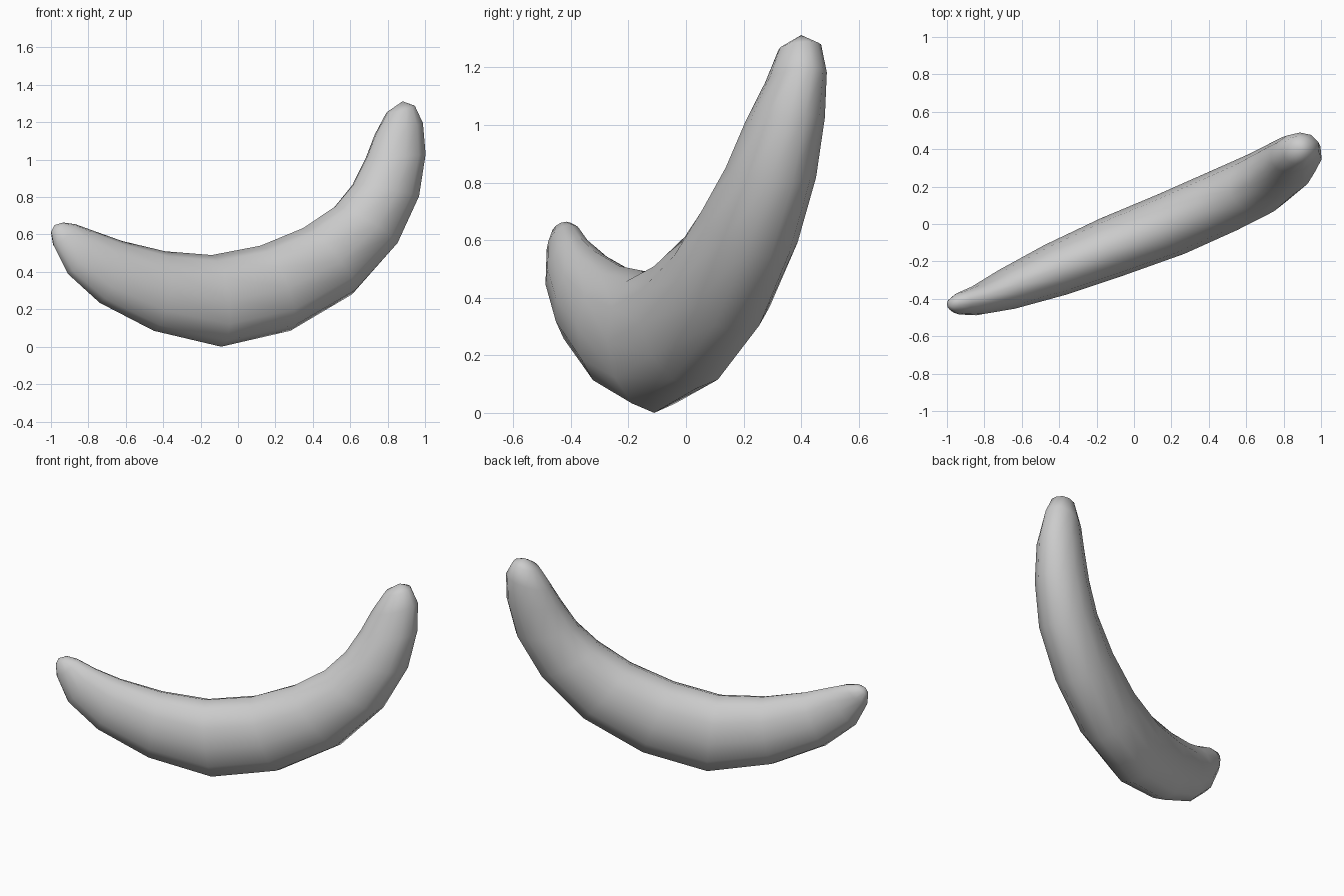
import bpy, bmesh, math
from mathutils import Vector

if "Cube" in bpy.data.objects:
    bpy.data.objects.remove(bpy.data.objects["Cube"])

SIDES = 12
SLOPE = 0.45                                   # plan direction dy/dx of the curved body
NORMAL = Vector((-SLOPE, 1, 0)).normalized()   # thickness direction

# Sections: outer x, outer z, inner x, inner z, centre y, half thickness
sections = [
    (-0.997, 0.61, -0.935, 0.664, -0.43, 0.036),
    (-0.985, 0.54, -0.87, 0.655, -0.425, 0.058),
    (-0.91, 0.39, -0.76, 0.615, -0.408, 0.08),
    (-0.74, 0.235, -0.62, 0.565, -0.35, 0.112),
    (-0.45, 0.085, -0.39, 0.51, -0.245, 0.145),
    (-0.09, 0.00, -0.14, 0.49, -0.122, 0.165),
    (0.28, 0.085, 0.12, 0.54, 0.00, 0.174),
    (0.61, 0.28, 0.35, 0.635, 0.125, 0.173),
    (0.84, 0.54, 0.52, 0.75, 0.22, 0.167),
    (0.96, 0.80, 0.62, 0.87, 0.295, 0.15),
    (0.997, 1.03, 0.69, 1.01, 0.345, 0.13),
    (0.985, 1.20, 0.735, 1.13, 0.382, 0.10),
    (0.94, 1.29, 0.80, 1.25, 0.395, 0.074),
]

bm = bmesh.new()


def ring(ox, oz, ix, iz, cy, half):
    centre = Vector(((ox + ix) / 2, cy, (oz + iz) / 2))
    axis = Vector(((ox - ix) / 2, (ox - ix) / 2 * SLOPE, (oz - iz) / 2))
    angles = [2 * math.pi * i / SIDES for i in range(SIDES)]
    return [bm.verts.new(centre + axis * math.cos(a) + NORMAL * half * math.sin(a))
            for a in angles]


def cap(loop, tip):
    v = bm.verts.new(tip)
    for i in range(SIDES):
        bm.faces.new((loop[i], loop[(i + 1) % SIDES], v))


# Curved body lofted through the sections, with a rounded tip at each end
rings = [ring(*s) for s in sections]
for a, b in zip(rings, rings[1:]):
    for i in range(SIDES):
        j = (i + 1) % SIDES
        bm.faces.new((a[i], a[j], b[j], b[i]))
cap(rings[0], (-0.982, -0.437, 0.65))
cap(rings[-1], (0.88, 0.40, 1.312))
bmesh.ops.recalc_face_normals(bm, faces=bm.faces)

mesh = bpy.data.meshes.new("curved_fruit")
bm.to_mesh(mesh)
bm.free()
for p in mesh.polygons:
    p.use_smooth = True
obj = bpy.data.objects.new("curved_fruit", mesh)
bpy.context.collection.objects.link(obj)
